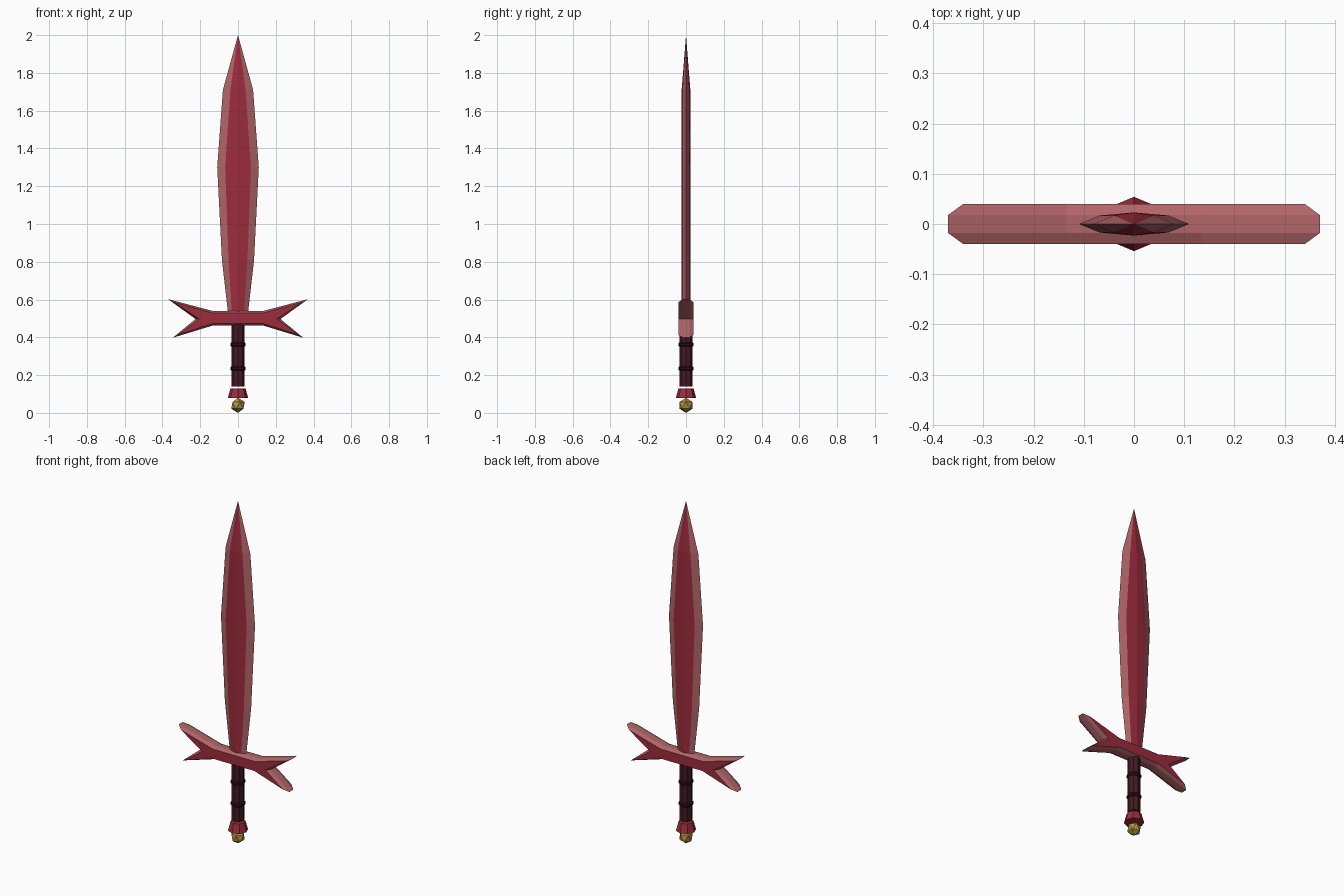
import bpy, bmesh, math

if "Cube" in bpy.data.objects:
    bpy.data.objects.remove(bpy.data.objects["Cube"])


def material(name, rgb):
    m = bpy.data.materials.new(name)
    m.diffuse_color = (*rgb, 1)
    m.use_nodes = True
    m.node_tree.nodes["Principled BSDF"].inputs["Base Color"].default_value = m.diffuse_color
    return m


RED = material("red", (0.34, 0.025, 0.045))
PINK = material("pink", (0.44, 0.13, 0.14))
DARK = material("dark_grip", (0.06, 0.01, 0.016))
BLACK = material("dark_ring", (0.02, 0.006, 0.008))
GOLD = material("gold", (0.42, 0.3, 0.05))


def finish(name, bm, *mats):
    bmesh.ops.recalc_face_normals(bm, faces=bm.faces[:])
    me = bpy.data.meshes.new(name)
    bm.to_mesh(me)
    bm.free()
    for m in mats:
        me.materials.append(m)
    ob = bpy.data.objects.new(name, me)
    bpy.context.collection.objects.link(ob)
    return ob


def bridge(bm, a, b):
    n = len(a)
    return [bm.faces.new((a[i], a[(i + 1) % n], b[(i + 1) % n], b[i])) for i in range(n)]


# Blade: eight-sided sections (z, half width, half width of central panel)
bm = bmesh.new()
loops = []
for z, w, p in [(0.52, 0.052, 0.032), (0.81, 0.085, 0.05), (1.30, 0.11, 0.068), (1.71, 0.08, 0.04)]:
    ring = [(w, 0), (p, 0.017), (0, 0.023), (-p, 0.017), (-w, 0), (-p, -0.017), (0, -0.023), (p, -0.017)]
    loops.append([bm.verts.new((x, y, z)) for x, y in ring])
tip = bm.verts.new((0, 0, 2.0))
bm.faces.new(loops[0])
edge_side = (0, 3, 4, 7)
for a, b in zip(loops, loops[1:]):
    for i, f in enumerate(bridge(bm, a, b)):
        f.material_index = int(i in edge_side)
for i in range(8):
    f = bm.faces.new((loops[-1][i], loops[-1][(i + 1) % 8], tip))
    f.material_index = int(i in edge_side)
finish("blade", bm, RED, PINK)

# Guard: forked profile with chamfered front and back
outer = [(0.135, 0.54), (0.37, 0.602), (0.225, 0.497), (0.345, 0.398), (0.135, 0.462)]
inner = [(0.134, 0.529), (0.34, 0.586), (0.205, 0.497), (0.318, 0.414), (0.134, 0.473)]
bm = bmesh.new()
rings = []
for half, y in [(inner, -0.04), (outer, -0.018), (outer, 0.018), (inner, 0.04)]:
    pts = half + [(-x, z) for x, z in reversed(half)]
    rings.append([bm.verts.new((x, y, z)) for x, z in pts])
for a, b in zip(rings, rings[1:]):
    for f in bridge(bm, a, b):
        f.material_index = 1
for r in (rings[0], rings[-1]):
    # upper prong, lower prong and central bar on each face
    for idx in ((0, 1, 2), (2, 3, 4), (7, 8, 9), (5, 6, 7), (0, 2, 4, 5, 7, 9)):
        bm.faces.new([r[i] for i in idx])
finish("guard", bm, RED, PINK)


def lathe(name, profile, mat, sides=8):
    bm = bmesh.new()
    rings = [[bm.verts.new((r * math.cos(2 * math.pi * i / sides), r * math.sin(2 * math.pi * i / sides), z))
              for i in range(sides)] for r, z in profile]
    for a, b in zip(rings, rings[1:]):
        bridge(bm, a, b)
    bm.faces.new(rings[0])
    bm.faces.new(rings[-1])
    return finish(name, bm, mat)


# Grip, its two rings and the flared pommel collar
lathe("grip", [(0.034, 0.14), (0.034, 0.48)], DARK)
for i, z in enumerate((0.235, 0.362)):
    lathe(f"grip_ring_{i + 1}", [(0.035, z - 0.011), (0.04, z - 0.006), (0.04, z + 0.006), (0.035, z + 0.011)], BLACK)
lathe("pommel_collar", [(0.054, 0.078), (0.04, 0.13)], RED)

# Gem at the bottom
bm = bmesh.new()
bmesh.ops.create_icosphere(bm, subdivisions=1, radius=0.04)
gem = finish("pommel_gem", bm, GOLD)
gem.location.z = 0.04
